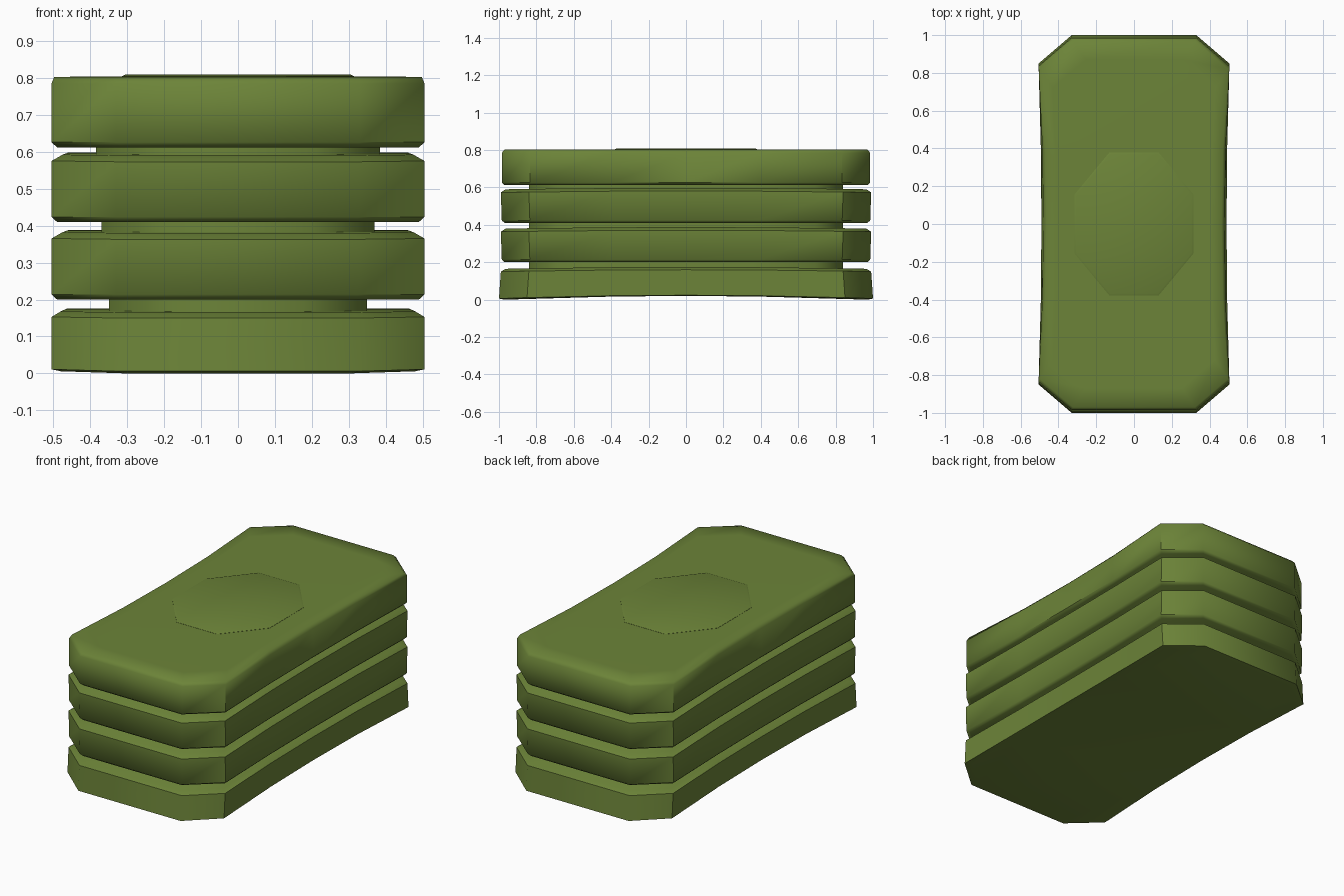
import bpy, bmesh, math

cube = bpy.data.objects.get("Cube")
if cube:
    bpy.data.objects.remove(cube, do_unlink=True)

green = bpy.data.materials.new("olive green")
green.use_nodes = True
colour = (0.15, 0.23, 0.04, 1)
green.diffuse_color = colour
shader = green.node_tree.nodes["Principled BSDF"]
shader.inputs["Base Color"].default_value = colour
shader.inputs["Roughness"].default_value = 0.8


def outline(hx, hy, waist):
    """Long octagon with softly waisted sides, counter-clockwise."""
    quarter = [(hx - waist, 0), (hx - waist * 0.8, hy * 0.4),
               (hx, hy - 0.15), (hx - 0.175, hy)]
    half = quarter + [(-x, y) for x, y in reversed(quarter)]
    return half + [(-x, -y) for x, y in half[1:-1]]


def loft(name, rings, angle=50):
    """Skin a stack of equal-length rings and cap both ends."""
    bm = bmesh.new()
    loops = [[bm.verts.new(p) for p in ring] for ring in rings]
    n = len(loops[0])
    for a, b in zip(loops, loops[1:]):
        for i in range(n):
            j = (i + 1) % n
            bm.faces.new((a[i], a[j], b[j], b[i]))
    caps = [bm.faces.new(loops[0][::-1]), bm.faces.new(loops[-1])]
    bmesh.ops.triangulate(bm, faces=caps)
    bmesh.ops.recalc_face_normals(bm, faces=bm.faces[:])
    mesh = bpy.data.meshes.new(name)
    bm.to_mesh(mesh)
    bm.free()
    mesh.materials.append(green)
    obj = bpy.data.objects.new(name, mesh)
    bpy.context.collection.objects.link(obj)
    bpy.ops.object.select_all(action="DESELECT")
    obj.select_set(True)
    bpy.context.view_layer.objects.active = obj
    bpy.ops.object.shade_smooth_by_angle(angle=math.radians(angle))


def ring(z, hx, hy, waist=0.015, bow=0.0):
    """One outline at height z, lifted by bow towards the middle."""
    return [(x, y, z + bow * (1 - (y / hy) ** 2))
            for x, y in outline(hx, hy, waist)]


# Bottom slab with an arched underside
loft("bottom_slab", [
    ring(0.0, 0.48, 0.97, 0.015, 0.02), ring(0.006, 0.505, 1.0, 0.015, 0.018),
    ring(0.15, 0.505, 0.99, 0.015, 0.01), ring(0.165, 0.48, 0.965, 0.015, 0.01)])

# Two matching middle slabs
for name, z in (("lower_middle_slab", 0.2), ("upper_middle_slab", 0.41)):
    loft(name, [
        ring(z, 0.49, 0.97), ring(z + 0.014, 0.505, 0.985),
        ring(z + 0.163, 0.505, 0.99, 0.015, 0.008),
        ring(z + 0.18, 0.475, 0.965, 0.015, 0.008)])

# Top slab with a soft upper rim
loft("top_slab", [
    ring(0.612, 0.49, 0.97), ring(0.626, 0.505, 0.985),
    ring(0.785, 0.505, 0.985, 0.025), ring(0.802, 0.498, 0.97, 0.035),
    ring(0.804, 0.43, 0.87, 0.02)])

# Recessed necks between the slabs
for name, hx, low, high in (("lower_neck", 0.35, 0.15, 0.21),
                            ("middle_neck", 0.37, 0.36, 0.42),
                            ("upper_neck", 0.385, 0.57, 0.62)):
    loft(name, [ring(low, hx, 0.84, 0), ring(high, hx, 0.84, 0)])

# Barely raised octagonal pad on the top
corners = [math.radians(22.5 + 45 * i) for i in range(8)]
loft("top_pad", [[(0.34 * s * math.cos(a), 0.41 * s * math.sin(a), z)
                  for a in corners]
                 for z, s in ((0.79, 1.0), (0.805, 1.0), (0.809, 0.97))])
